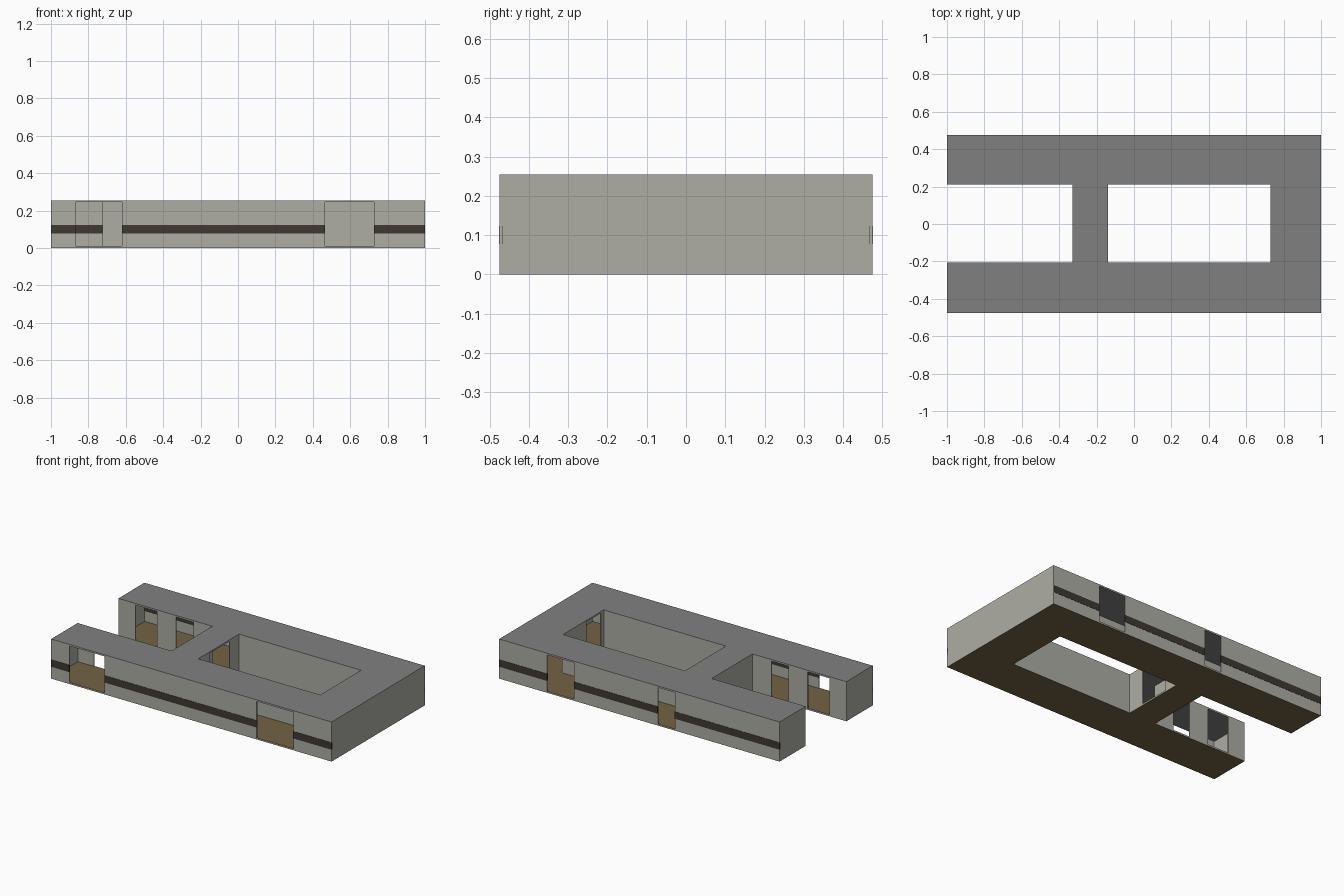
import bpy, bmesh

if "Cube" in bpy.data.objects:
    bpy.data.objects.remove(bpy.data.objects["Cube"])


def srgb(r, g, b):
    f = lambda c: (c / 255 / 12.92) if c < 10.3 else ((c / 255 + 0.055) / 1.055) ** 2.4
    return (f(r), f(g), f(b), 1.0)


def material(name, rgb):
    m = bpy.data.materials.new(name)
    m.diffuse_color = srgb(*rgb)
    m.use_nodes = True
    m.node_tree.nodes["Principled BSDF"].inputs["Base Color"].default_value = m.diffuse_color
    return m


WALL = material("wall_grey", (174, 174, 165))
ROOF = material("roof_grey", (128, 128, 128))
FLOOR = material("floor_brown", (116, 99, 69))
GLASS = material("window_dark", (62, 56, 50))

# Footprint lines and heights
XS = [-1.0, -0.33, -0.14, 0.73, 1.0]
YS = [-0.475, -0.205, 0.21, 0.475]
SLAB, TOP = 0.01, 0.255
T = 0.006                      # wall thickness
WIN = (0.077, 0.123)           # window band heights


def finish(bm, name, mats):
    bmesh.ops.recalc_face_normals(bm, faces=bm.faces)
    me = bpy.data.meshes.new(name)
    bm.to_mesh(me)
    bm.free()
    for m in mats:
        me.materials.append(m)
    ob = bpy.data.objects.new(name, me)
    bpy.context.collection.objects.link(ob)
    return ob


def slab(name, z0, z1, mat):
    """Footprint slab: grid cells minus the open court and the courtyard."""
    bm = bmesh.new()
    v = [[bm.verts.new((x, y, z0)) for y in YS] for x in XS]
    for i in range(4):
        for j in range(3):
            if j == 1 and i in (0, 2):
                continue
            bm.faces.new((v[i][j], v[i + 1][j], v[i + 1][j + 1], v[i][j + 1]))
    r = bmesh.ops.extrude_face_region(bm, geom=bm.faces[:], use_keep_orig=True)
    up = [e for e in r["geom"] if isinstance(e, bmesh.types.BMVert)]
    bmesh.ops.translate(bm, verts=up, vec=(0, 0, z1 - z0))
    bmesh.ops.recalc_face_normals(bm, faces=bm.faces)
    for f in bm.faces:          # edges of the slab match the walls
        f.material_index = 0 if abs(f.normal.z) > 0.5 else 1
    finish(bm, name, [mat, WALL])


def add_box(bm, lo, hi):
    r = bmesh.ops.create_cube(bm, size=1)
    for v in r["verts"]:
        v.co = [(lo[k] + hi[k]) / 2 + v.co[k] * (hi[k] - lo[k]) for k in range(3)]


def wall(name, axis, at, side, start, end, openings=(), band=False):
    """Wall along axis; outer face at 'at', thickness grows toward 'side'."""
    cuts = [start] + [c for o in openings for c in o] + [end]
    lo_t, hi_t = sorted((at, at + side * T))

    def boxes(bm, grow, z0, z1):
        for a, b in zip(cuts[::2], cuts[1::2]):
            if axis == "x":
                add_box(bm, (a, lo_t - grow, z0), (b, hi_t + grow, z1))
            else:
                add_box(bm, (lo_t - grow, a, z0), (hi_t + grow, b, z1))

    bm = bmesh.new()
    boxes(bm, 0, SLAB, TOP - SLAB)
    finish(bm, name, [WALL])
    if band:
        bm = bmesh.new()
        boxes(bm, 0.0015, *WIN)
        finish(bm, name + "_window_band", [GLASS])


slab("floor", 0, SLAB, FLOOR)
slab("roof", TOP - SLAB, TOP, ROOF)

# Long outer walls with entrances and window bands
wall("front_wall", "x", YS[0], 1, -1, 1, [(-0.87, -0.62), (0.466, 0.727)], True)
wall("back_wall", "x", YS[3], -1, -1, 1, [(-0.253, -0.132), (0.466, 0.658)], True)

# End walls
wall("right_wall", "y", XS[4], -1, YS[0] + T, YS[3] - T)
wall("front_wing_end", "y", XS[0], 1, YS[0] + T, YS[1] - T)
wall("back_wing_end", "y", XS[0], 1, YS[2] + T, YS[3] - T)

# Walls facing the open court and the courtyard
doors = [(-0.878, -0.724), (-0.588, -0.466)]
for label, y, side in (("front", YS[1], -1), ("back", YS[2], 1)):
    wall(label + "_wing_inner_wall", "x", y, side, XS[0], XS[1], doors)
    wall(label + "_courtyard_wall", "x", y, side, XS[2], XS[3])
wall("link_left_wall", "y", XS[1], 1, YS[1], YS[2])
wall("link_right_wall", "y", XS[2], -1, YS[1], YS[2], [(-0.09, 0.115)])
wall("courtyard_right_wall", "y", XS[3], 1, YS[1], YS[2], [(-0.177, -0.03)])
